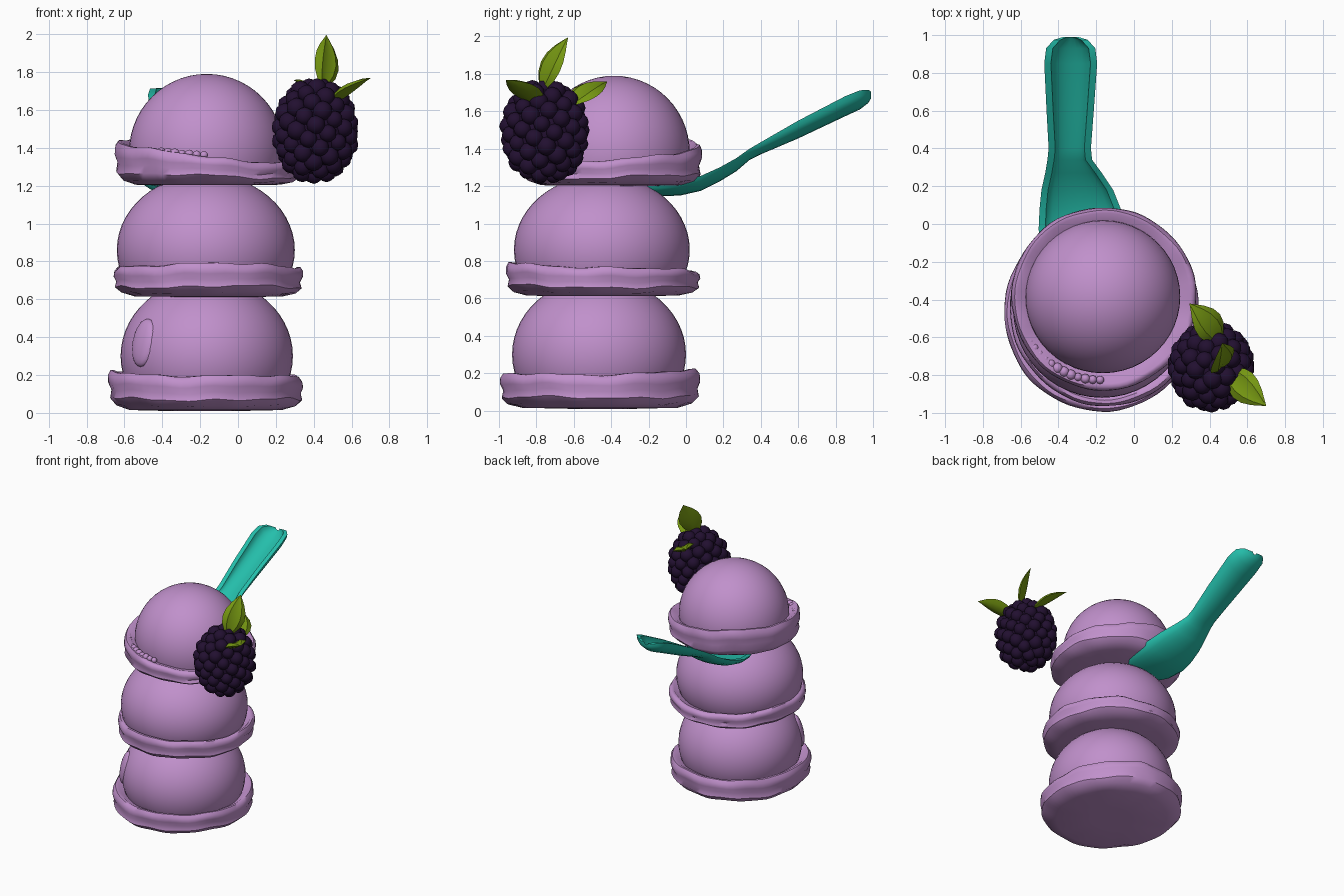
import bpy, bmesh, math, random
from mathutils import Vector, Matrix

if "Cube" in bpy.data.objects:
    bpy.data.objects.remove(bpy.data.objects["Cube"])

random.seed(4)


def material(name, rgb):
    m = bpy.data.materials.new(name)
    m.diffuse_color = (*rgb, 1)
    m.use_nodes = True
    m.node_tree.nodes["Principled BSDF"].inputs["Base Color"].default_value = m.diffuse_color
    return m


LILAC = material("berry ice cream", (0.53, 0.28, 0.60))
TEAL = material("teal plastic", (0.018, 0.52, 0.41))
GREEN = material("leaf green", (0.18, 0.31, 0.006))
DARK = material("blackberry", (0.016, 0.005, 0.03))


def finish(name, bm, mat, angle=40):
    bmesh.ops.recalc_face_normals(bm, faces=bm.faces)
    me = bpy.data.meshes.new(name)
    bm.to_mesh(me)
    bm.free()
    me.materials.append(mat)
    ob = bpy.data.objects.new(name, me)
    bpy.context.collection.objects.link(ob)
    bpy.ops.object.select_all(action='DESELECT')
    ob.select_set(True)
    bpy.context.view_layer.objects.active = ob
    bpy.ops.object.shade_smooth_by_angle(angle=math.radians(angle))
    return ob


def loft(bm, rings):
    """Closed rings joined into a skin with capped ends."""
    vs = [[bm.verts.new(p) for p in ring] for ring in rings]
    n = len(vs[0])
    for a, b in zip(vs, vs[1:]):
        for i in range(n):
            bm.faces.new((a[i], a[(i + 1) % n], b[(i + 1) % n], b[i]))
    bm.faces.new(vs[0])
    bm.faces.new(vs[-1])


def blob(bm, pos, size, rot=None, sub=2):
    m = Matrix.Translation(pos) @ (rot or Matrix()) @ Matrix.Diagonal((*size, 1))
    bmesh.ops.create_icosphere(bm, subdivisions=sub, radius=1, matrix=m)


def scoop(name, centre, rim, bottom, top, tilt, dome, dome_c, lip, seed):
    """Dome with a ragged skirt: rim = radii, bottom/top = skirt heights, dome = radii."""
    cx, cy = centre
    bm = bmesh.new()
    n = 72

    def wave(t, k):
        return (math.sin(3 * t + seed + k) + 0.7 * math.sin(7 * t + 2 * seed - k)
                + 0.5 * math.sin(13 * t + 3 * seed + 2 * k)) / 2.2
    # skirt profile: radius fraction, height fraction, waviness
    prof = [(0.3, -0.03, 0), (0.78, 0.0, 0), (0.92, 0.12, .008), (0.985, 0.30, .012),
            (0.97, 0.5, .014), (1.0, 0.68, .012), (0.995, 0.86, .014),
            (0.965, 0.98, .012), (0.93, 0.98, .010), (lip, 0.86, .008), (0.6, 0.7, 0)]
    rings = []
    for j, (r, h, w) in enumerate(prof):
        ring = []
        for i in range(n):
            t = math.tau * i / n
            tp = top + tilt[0] * math.cos(t) + tilt[1] * math.sin(t)
            s = r + w * wave(t, j * 0.5)
            z = bottom + (tp - bottom) * h + w * 1.1 * wave(t, 2 + j * 0.2)
            ring.append((cx + rim[0] * s * math.cos(t), cy + rim[1] * s * math.sin(t), z))
        rings.append(ring)
    loft(bm, rings)
    m = Matrix.Translation(dome_c) @ Matrix.Diagonal((*dome, 1))
    res = bmesh.ops.create_uvsphere(bm, u_segments=48, v_segments=28, radius=1, matrix=m)
    # trim the hidden lower part of the dome
    low = [v for v in res['verts'] if v.co.z < bottom + 0.06]
    bmesh.ops.delete(bm, geom=low, context='VERTS')
    return finish(name, bm, LILAC, 50)


# three stacked scoops
scoop("bottom_scoop", (-0.17, -0.46), (0.515, 0.535), 0.015, 0.21, (-0.01, 0.01),
      (0.455, 0.465, 0.41), (-0.165, -0.465, 0.30), 0.87, 1.0)
scoop("middle_scoop", (-0.155, -0.445), (0.50, 0.52), 0.615, 0.77, (0.0, -0.02),
      (0.47, 0.47, 0.40), (-0.17, -0.45, 0.86), 0.90, 2.3)
scoop("top_scoop", (-0.16, -0.395), (0.49, 0.485), 1.205, 1.39, (-0.05, 0.035),
      (0.41, 0.405, 0.41), (-0.165, -0.385, 1.38), 0.85, 4.1)

# gouged flake on the bottom scoop
bm = bmesh.new()
nrm = Vector((-0.75, -0.62, 0.2))
blob(bm, (-0.495, -0.74, 0.37), (0.085, 0.13, 0.04), nrm.to_track_quat('Z', 'Y').to_matrix().to_4x4(), 3)
finish("scoop_flake", bm, LILAC)

# crumbs along the front of the top skirt
bm = bmesh.new()
for k in range(13):
    t = math.radians(205 + k * 5.2)
    r = 0.455 - 0.002 * k
    s = random.uniform(0.02, 0.03)
    blob(bm, (-0.16 + r * math.cos(t), -0.395 + r * math.sin(t), 1.385 - 0.002 * k), (s, s, s))
finish("skirt_crumbs", bm, LILAC)

# spoon: y, x, edge height, bottom height, half width
stations = [(.99, -.335, 1.705, 1.67, .04), (.975, -.335, 1.715, 1.645, .09),
            (.93, -.335, 1.712, 1.61, .13), (.85, -.335, 1.68, 1.573, .14),
            (.6, -.338, 1.55, 1.455, .125), (.4, -.34, 1.435, 1.37, .112),
            (.34, -.34, 1.40, 1.34, .118), (.27, -.32, 1.35, 1.28, .15),
            (.18, -.30, 1.30, 1.225, .19), (.08, -.285, 1.255, 1.175, .215),
            (-.03, -.28, 1.225, 1.15, .225), (-.15, -.28, 1.205, 1.145, .20),
            (-.25, -.28, 1.195, 1.15, .13), (-.29, -.28, 1.19, 1.17, .04)]
bm = bmesh.new()
rings = []
for y, x, ze, zb, hw in stations:
    hi = max(hw - 0.035, hw * 0.4)
    th = min(0.03, 0.5 * (ze - zb))
    ring = []
    for w, base, sgn in ((hw, zb, 1), (hi, zb + th, -1)):
        for i in range(-5, 6):
            a = sgn * i / 5 * math.pi / 2
            ring.append((x + w * math.sin(a), y, base + (ze - base) * (1 - math.cos(a))))
    rings.append(ring)
loft(bm, rings)
finish("spoon", bm, TEAL, 35)

# blackberry: drupelets spread over a core
bm = bmesh.new()
c = Vector((0.41, -0.755, 1.49))
blob(bm, c, (0.19, 0.20, 0.245), sub=3)
N = 84
for k in range(N):
    z = 1 - 2 * (k + 0.5) / N
    r = math.sqrt(1 - z * z)
    a = k * math.pi * (3 - math.sqrt(5))
    s = random.uniform(0.045, 0.054)
    blob(bm, c + Vector((0.185 * r * math.cos(a), 0.195 * r * math.sin(a), 0.238 * z)), (s, s, s))
finish("blackberry", bm, DARK, 60)


def leaf(name, base, tip, normal, width):
    """Thick pointed leaf with a creased midrib."""
    base, tip = Vector(base), Vector(tip)
    ax = tip - base
    nz = Vector(normal)
    nz = (nz - ax.normalized() * nz.dot(ax.normalized())).normalized()
    side = ax.normalized().cross(nz)
    bm = bmesh.new()
    rings = []
    for f, w in ((0, .12), (.1, .5), (.25, .86), (.42, 1), (.6, .9), (.78, .58), (.92, .22), (1, .02)):
        h = width / 2 * w
        mid = base + ax * f - nz * 0.02 * (2 * f - 1) ** 2
        sec = ((-1, .0), (-.55, .25), (0, .12), (.55, .25), (1, .0), (.55, -.22), (0, -.34), (-.55, -.22))
        rings.append([mid + side * h * u + nz * h * v for u, v in sec])
    loft(bm, rings)
    finish(name, bm, GREEN, 30)


leaf("leaf_top", (0.46, -0.785, 1.72), (0.48, -0.645, 2.0), (0.65, -0.65, 0.3), 0.17)
leaf("leaf_front", (0.49, -0.775, 1.65), (0.69, -0.96, 1.785), (-0.2, -0.1, 1), 0.17)
leaf("leaf_back", (0.47, -0.62, 1.65), (0.305, -0.425, 1.775), (0.3, 0.1, 1), 0.17)
